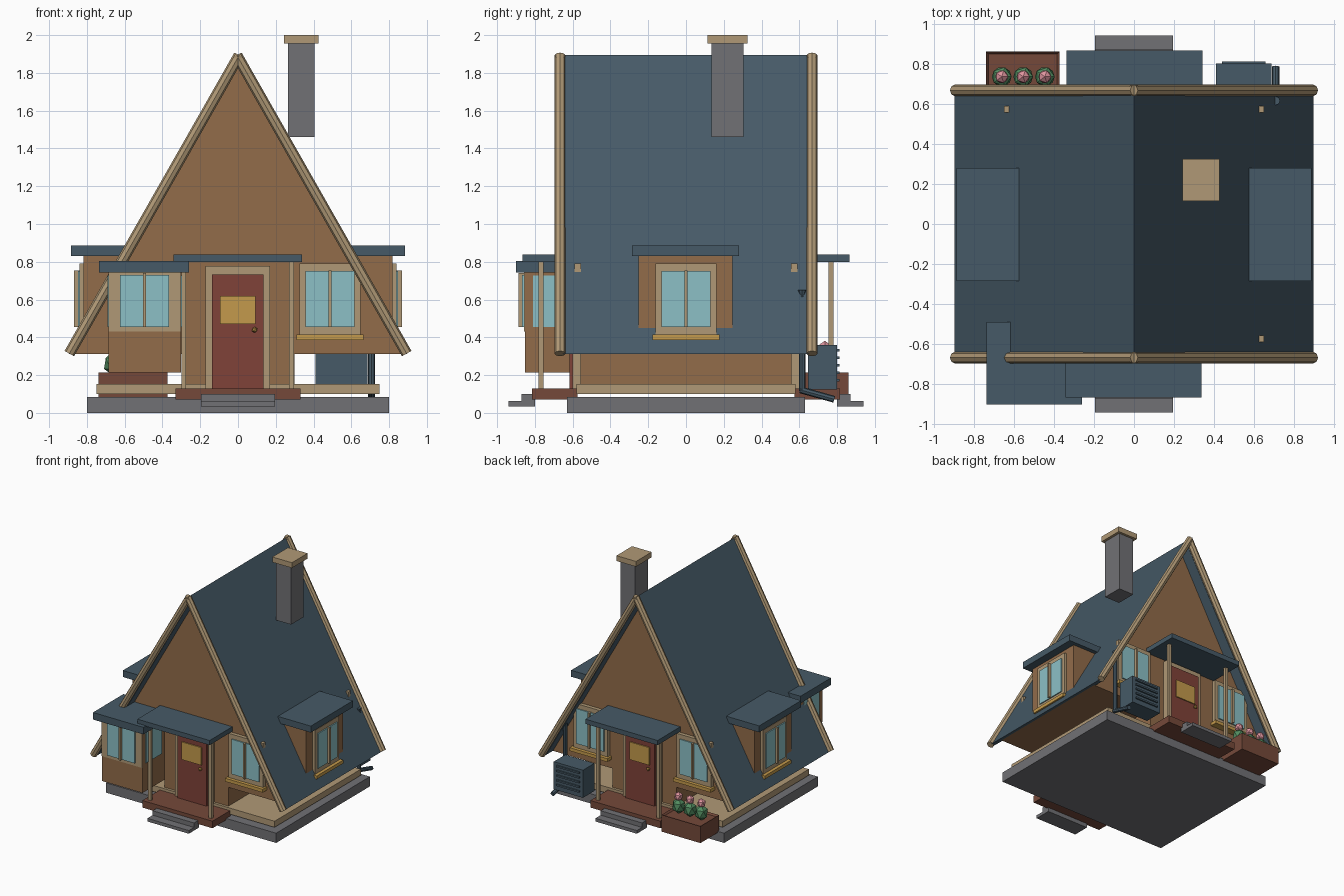
import bpy, bmesh, math
from mathutils import Matrix, Vector

if "Cube" in bpy.data.objects:
    bpy.data.objects.remove(bpy.data.objects["Cube"])


def mat(name, r, g, b):
    m = bpy.data.materials.new(name)
    lin = [((c / 255 + 0.055) / 1.055) ** 2.4 for c in (r, g, b)]
    m.diffuse_color = (*lin, 1)
    m.use_nodes = True
    m.node_tree.nodes["Principled BSDF"].inputs["Base Color"].default_value = m.diffuse_color
    return m


WALL = mat("wall_brown", 146, 108, 74)
ROOF = mat("roof_slate", 70, 90, 103)
TAN = mat("trim_tan", 176, 153, 118)
GLASS = mat("glass_blue", 140, 192, 198)
RED = mat("door_red", 128, 66, 56)
DECK = mat("deck_brown", 117, 73, 58)
GOLD = mat("gold", 196, 154, 76)
GRAY = mat("stone_gray", 113, 113, 117)
GREEN = mat("leaf_green", 82, 140, 96)
PINK = mat("flower_pink", 225, 150, 160)
ID = Matrix.Identity(4)


def finish(name, bm, material):
    bmesh.ops.recalc_face_normals(bm, faces=bm.faces)
    me = bpy.data.meshes.new(name)
    bm.to_mesh(me)
    bm.free()
    me.materials.append(material)
    ob = bpy.data.objects.new(name, me)
    bpy.context.collection.objects.link(ob)
    return ob


def box(name, x, y, z, material, m=ID):
    bm = bmesh.new()
    bmesh.ops.create_cube(bm, size=1)
    for v in bm.verts:
        v.co = m @ Vector([a + (b - a) * (c + 0.5) for (a, b), c in zip((x, y, z), v.co)])
    return finish(name, bm, material)


def prism(name, pts, y0, y1, material):
    bm = bmesh.new()
    face = bm.faces.new([bm.verts.new((px, y0, pz)) for px, pz in pts])
    ext = bmesh.ops.extrude_face_region(bm, geom=[face])
    verts = [g for g in ext["geom"] if isinstance(g, bmesh.types.BMVert)]
    bmesh.ops.translate(bm, verts=verts, vec=(0, y1 - y0, 0))
    return finish(name, bm, material)


def rod(name, a, b, r1, r2, material, n=8):
    a, b = Vector(a), Vector(b)
    d = b - a
    m = Matrix.Translation((a + b) / 2) @ d.to_track_quat('Z', 'Y').to_matrix().to_4x4()
    bm = bmesh.new()
    bmesh.ops.create_cone(bm, cap_ends=True, segments=n, radius1=r1, radius2=r2,
                          depth=d.length, matrix=m)
    return finish(name, bm, material)


def ball(name, pos, r, stretch, material, sub=1):
    bm = bmesh.new()
    bmesh.ops.create_icosphere(bm, subdivisions=sub, radius=r)
    for v in bm.verts:
        v.co = Vector(pos) + Vector((v.co.x, v.co.y, v.co.z * stretch))
    return finish(name, bm, material)


def window(name, x, y, angle, frame=True):
    """Double window whose outside faces local -y."""
    m = Matrix.Translation((x, y, 0)) @ Matrix.Rotation(angle, 4, 'Z')
    n = 0.0
    if frame:
        box(name + "_frame", (-.162, .162), (-.022, .01), (.41, .79), TAN, m)
        box(name + "_sill", (-.178, .178), (-.05, .01), (.387, .415), GOLD, m)
        n = -.022
    box(name + "_glass", (-.13, .13), (n - .009, n), (.455, .752 if frame else .73), GLASS, m)
    box(name + "_mullion", (-.008, .008), (n - .03, n), (.455, .755 if frame else .74), TAN, m)


# Base and house body
box("foundation", (-.8, .8), (-.63, .63), (0, .083), GRAY)
box("floor", (-.75, .75), (-.58, .58), (.1, .152), TAN)
prism("house_body", [(-.872, .312), (-.3, .312), (-.3, .14), (.3, .14), (.3, .312),
                     (.872, .312), (0, 1.85)], -.558, .558, WALL)

# Steep roof with log edges at both gables
prism("roof", [(-.895, .312), (0, 1.895), (.895, .312), (.862, .312), (0, 1.835),
               (-.862, .312)], -.65, .65, ROOF)
for s in (-1, 1):
    for t in (-1, 1):
        rod("gable_log", (t * .893, s * .667, .314), (-t * .006, s * .667, 1.893),
            .029, .029, TAN)

# Chimney
box("chimney", (.265, .405), (.135, .305), (1.46, 1.955), GRAY)
box("chimney_cap", (.243, .427), (.115, .325), (1.955, 2.0), TAN)

# Front and back entrances
for side, ang in (("front", 0), ("back", math.pi)):
    m = Matrix.Rotation(ang, 4, 'Z')
    box(side + "_porch_roof", (-.342, .338), (-.865, -.55), (.798, .838), ROOF, m)
    box(side + "_porch_deck", (-.33, .33), (-.815, -.575), (.07, .13), DECK, m)
    box(side + "_lower_step", (-.195, .195), (-.94, -.8), (.035, .062), GRAY, m)
    box(side + "_upper_step", (-.195, .195), (-.87, -.8), (.062, .1), GRAY, m)
    for px in (-.287, .283):
        box(side + "_porch_post", (px - .013, px + .013), (-.78, -.755), (.13, .8), TAN, m)
    box(side + "_door_frame", (-.172, .17), (-.6, -.55), (.13, .778), TAN, m)
    box(side + "_door", (-.138, .136), (-.618, -.59), (.13, .732), RED, m)
    box(side + "_door_window", (-.095, .093), (-.627, -.618), (.47, .62), GOLD, m)
    k = m @ Vector((.088, -.635, .44))
    ball(side + "_door_knob", k, .016, 1, GOLD)

# Gable windows
window("front_right_window", .487, -.567, 0)
window("back_right_window", .487, .567, math.pi)
window("back_left_window", -.487, .567, math.pi)

# Dormers on both roof slopes
for s, side in ((1, "right"), (-1, "left")):
    xs = sorted((s * .5, s * .817))
    box(side + "_dormer_wall", xs, (-.252, .247), (.44, .835), WALL)
    xs = sorted((s * .575, s * .885))
    box(side + "_dormer_roof", xs, (-.285, .28), (.83, .885), ROOF)
    window(side + "_dormer_window", s * .817, 0, s * math.pi / 2)

# Bay at the front left
box("bay_wall", (-.685, -.303), (-.852, -.5), (.215, .75), WALL)
box("bay_roof", (-.735, -.26), (-.9, -.49), (.743, .803), ROOF)
box("bay_trim", (-.685, -.303), (-.858, -.85), (.43, .745), TAN)
window("bay_window", -.495, -.858, 0, frame=False)
for x0, x1 in ((-.692, -.684), (-.304, -.296)):
    box("bay_side_glass", (x0, x1), (-.81, -.6), (.455, .728), GLASS)

# Planter with three flowers behind the house
planter = box("planter", (-.738, -.372), (.61, .86), (.07, .213), DECK)
bm = bmesh.new()
bm.from_mesh(planter.data)
top = max(bm.faces, key=lambda f: f.calc_center_median().z)
bmesh.ops.inset_region(bm, faces=[top], thickness=.016)
bmesh.ops.translate(bm, verts=top.verts, vec=(0, 0, -.015))
bm.to_mesh(planter.data)
bm.free()
for px in (-.66, -.553, -.445):
    ball("plant_leaves", (px, .735, .262), .055, 1.2, GREEN)
    ball("plant_flower", (px, .735, .342), .036, 1.1, PINK)

# Outdoor cooling unit with slats
box("cooling_unit", (.41, .685), (.645, .8), (.125, .36), ROOF)
for i in range(5):
    z = .165 + i * .04
    box("cooling_slat", (.44, .655), (.8, .812), (z, z + .014), ROOF)

# Downspout at the back right corner
rod("downspout_funnel", (.707, .615, .615), (.707, .615, .65), .012, .022, ROOF)
rod("downspout_pipe", (.707, .615, .62), (.707, .615, .115), .018, .018, ROOF)
rod("downspout_outlet", (.707, .605, .122), (.707, .785, .072), .018, .018, ROOF)
